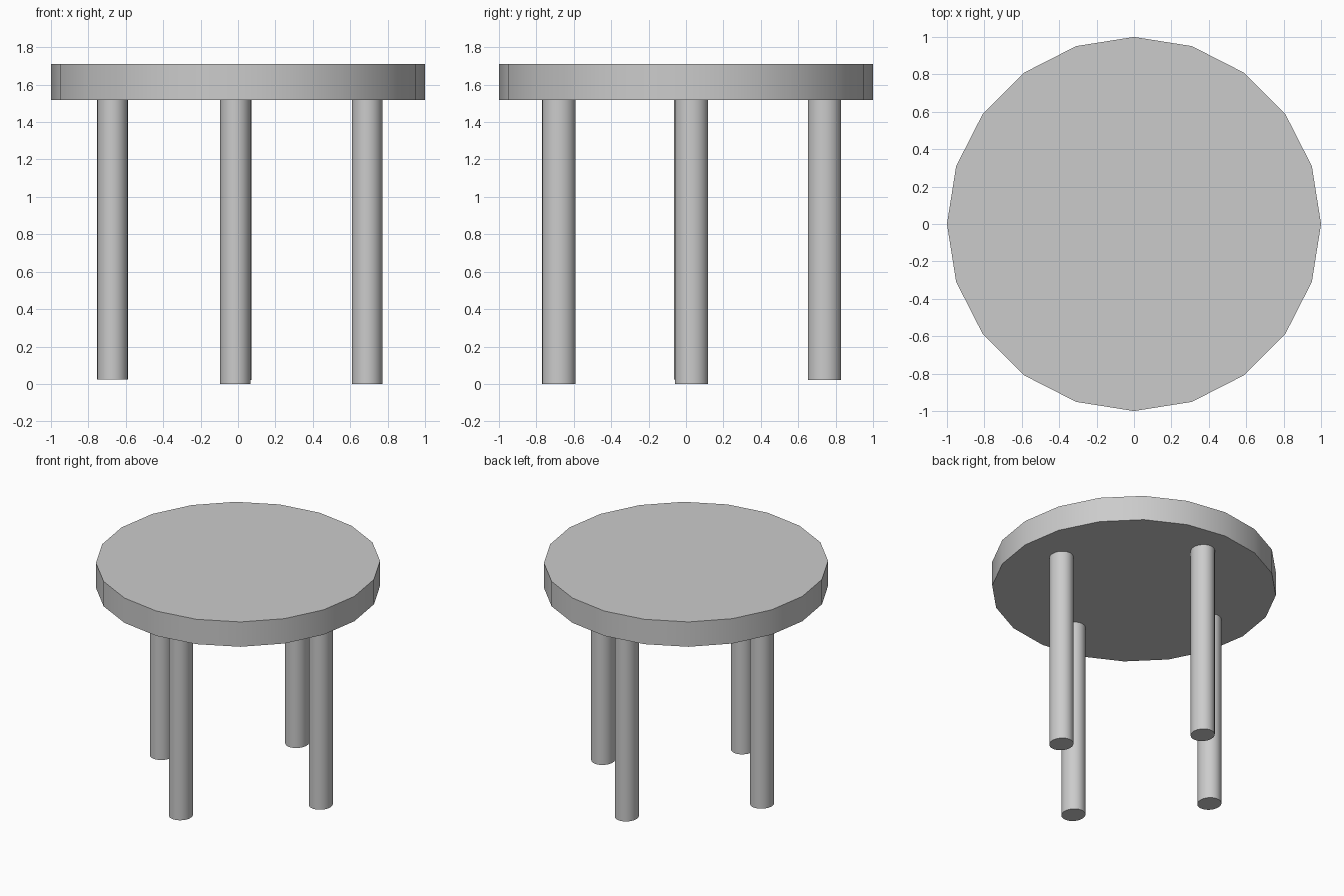
import bpy
import math

if "Cube" in bpy.data.objects:
    bpy.data.objects.remove(bpy.data.objects["Cube"])


def cylinder(name, sides, center, radii, z0, z1):
    """Upright cylinder with elliptical section, smooth sides and sharp rims."""
    bpy.ops.mesh.primitive_cylinder_add(
        vertices=sides, radius=1, depth=1,
        location=(center[0], center[1], (z0 + z1) / 2))
    obj = bpy.context.object
    obj.name = name
    obj.scale = (radii[0], radii[1], z1 - z0)
    bpy.ops.object.transform_apply(location=False, rotation=False, scale=True)
    bpy.ops.object.shade_smooth_by_angle(angle=math.radians(30))
    return obj


TOP_Z, UNDERSIDE_Z = 1.71, 1.517

# Twenty-sided round top
cylinder("tabletop", 20, (0, 0), (1, 1), UNDERSIDE_Z, TOP_Z)

# Four legs, slightly uneven in position and length: name, x, y, foot height
LEGS = [
    ("front_leg", -0.014, -0.68, 0.0),
    ("back_leg", -0.01, 0.74, 0.02),
    ("left_leg", -0.671, 0.025, 0.023),
    ("right_leg", 0.691, 0.029, 0.0),
]
for name, x, y, foot in LEGS:
    cylinder(name, 32, (x, y), (0.082, 0.089), foot, UNDERSIDE_Z + 0.003)
